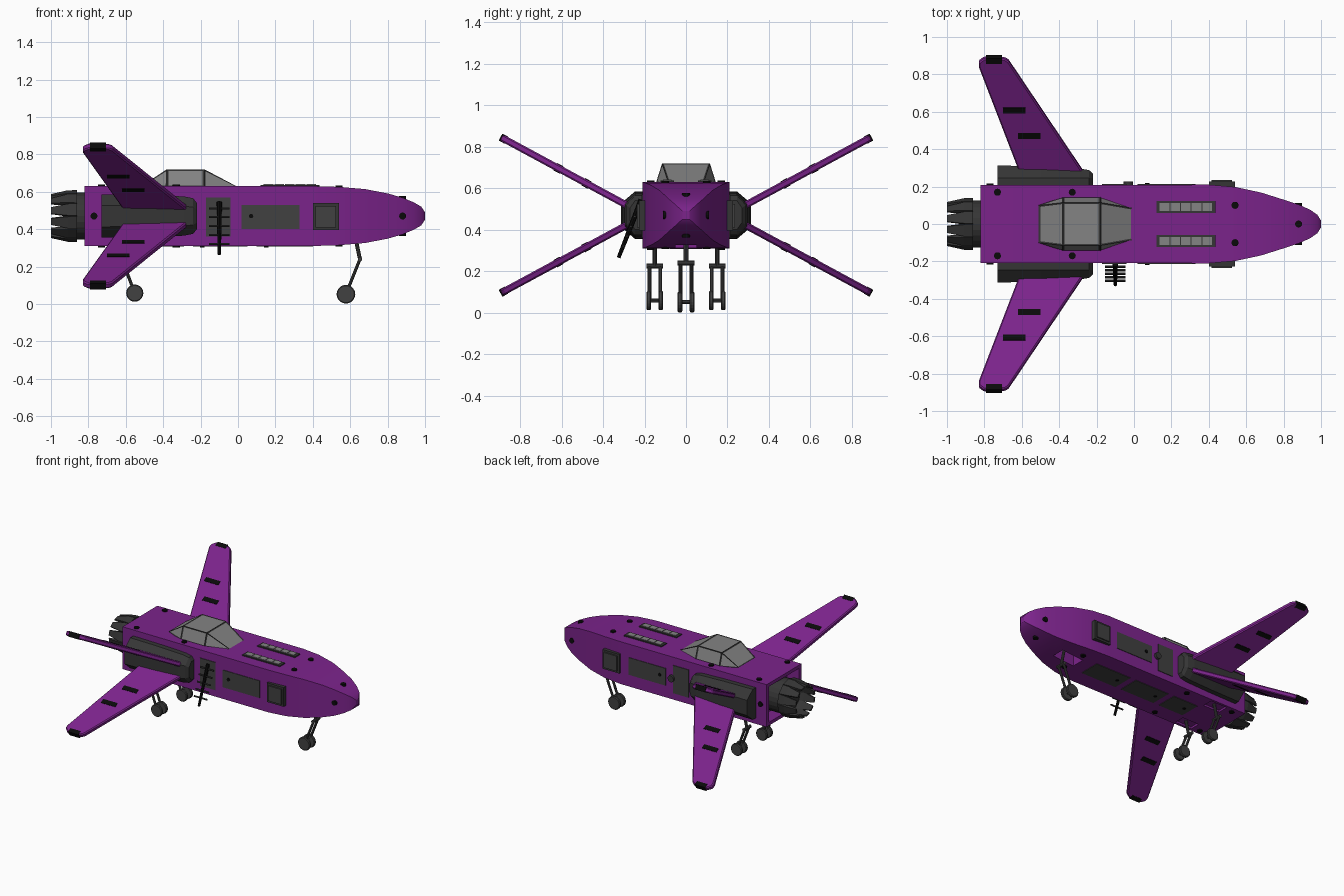
import bpy, bmesh, math
from mathutils import Vector

if "Cube" in bpy.data.objects:
    bpy.data.objects.remove(bpy.data.objects["Cube"])


def material(name, c):
    m = bpy.data.materials.new(name)
    m.diffuse_color = (*c, 1)
    m.use_nodes = True
    m.node_tree.nodes["Principled BSDF"].inputs["Base Color"].default_value = m.diffuse_color
    return m


PURPLE = material("purple paint", (0.20, 0.017, 0.26))
DARK = material("dark metal", (0.036, 0.036, 0.036))
GREY = material("panel grey", (0.052, 0.052, 0.052))
GLASS = material("pale grey glass", (0.23, 0.23, 0.23))
BLACK = material("black", (0.003, 0.003, 0.003))
CZ = 0.47  # centre line height


def finish(name, bm, *mats):
    bmesh.ops.recalc_face_normals(bm, faces=bm.faces)
    me = bpy.data.meshes.new(name)
    bm.to_mesh(me)
    bm.free()
    ob = bpy.data.objects.new(name, me)
    bpy.context.collection.objects.link(ob)
    for m in mats:
        me.materials.append(m)
    return ob


def loft(name, rings, mat):
    bm = bmesh.new()
    vs = [[bm.verts.new(p) for p in r] for r in rings]
    n = len(vs[0])
    for a, b in zip(vs, vs[1:]):
        for i in range(n):
            j = (i + 1) % n
            bm.faces.new((a[i], a[j], b[j], b[i]))
    bm.faces.new(vs[0])
    bm.faces.new(vs[-1])
    return finish(name, bm, mat)


def box(name, x, y, z, mat):
    return loft(name, [[(v, y[0], z[0]), (v, y[1], z[0]), (v, y[1], z[1]), (v, y[0], z[1])] for v in x], mat)


def rod(name, p, q, r, mat, seg=10, r2=None):
    p, q = Vector(p), Vector(q)
    rot = (q - p).to_track_quat('Z', 'Y')
    rings = []
    for c, rad in ((p, r), (q, r if r2 is None else r2)):
        rings.append([c + rot @ Vector((rad * math.cos(2 * math.pi * i / seg),
                                        rad * math.sin(2 * math.pi * i / seg), 0)) for i in range(seg)])
    return loft(name, rings, mat)


# Fuselage: rectangular sections tapering to a blunt nose
sections = [(-.82, .208, .16), (.40, .21, .16), (.54, .198, .156), (.68, .168, .144), (.80, .13, .121),
            (.88, .104, .098), (.94, .077, .073), (.98, .05, .05), (1, .018, .02)]
body = loft("fuselage", [[(x, -w, CZ - h), (x, w, CZ - h), (x, w, CZ + h), (x, -w, CZ + h)]
                         for x, w, h in sections], PURPLE)
bpy.context.view_layer.objects.active = body
body.select_set(True)
bpy.ops.object.shade_smooth_by_angle(angle=math.radians(30))
# Rear recess and wheel bays
cuts = [((-.9, -.72), (-.18, .18), (.335, .605)), ((.50, .68), (-.05, .05), (.2, .40)),
        ((-.67, -.53), (.11, .19), (.2, .39)), ((-.67, -.53), (-.19, -.11), (.2, .39))]
for i, c in enumerate(cuts[:1] + cuts[1:2] + [((-.67, -.53), c[1], (.2, .325)) for c in cuts[2:]]):
    cutter = box(f"bay_cutter_{i}", *c, PURPLE)
    cutter.hide_render = True
    cutter.hide_set(True)
    mod = body.modifiers.new("bay", 'BOOLEAN')
    mod.operation = 'DIFFERENCE'
    mod.solver = 'EXACT'
    mod.object = cutter

# Engine nozzle: core and a ring of tapered petals
rod("engine_core", (-.70, 0, CZ), (-.88, 0, CZ), .125, DARK, 24)
for i in range(12):
    a = 2 * math.pi * (i + .5) / 12
    rings = []
    for x, half, ro, ri in ((-.86, .034, .134, .10), (-.91, .032, .134, .11), (-1, .018, .117, .105)):
        ring = []
        for r, s in ((ri, -1), (ri, 1), (ro, 1), (ro, -1)):
            ring.append((x, r * math.cos(a) - s * half * math.sin(a), CZ + r * math.sin(a) + s * half * math.cos(a)))
        rings.append(ring)
    loft(f"engine_petal_{i}", rings, DARK)

# Canopy: faceted, with glass inset in each face
bm = bmesh.new()
base = [(-.51, .10, .635), (-.38, .145, .625), (-.18, .145, .625), (.0, .085, .625)]
roof = [(-.38, .115, .72), (-.18, .115, .72)]
B = {s: [bm.verts.new((x, s * y, z)) for x, y, z in base] for s in (-1, 1)}
T = {s: [bm.verts.new((x, s * y, z)) for x, y, z in roof] for s in (-1, 1)}
panes = [bm.faces.new((T[-1][0], T[-1][1], T[1][1], T[1][0])),
         bm.faces.new((B[-1][3], B[1][3], T[1][1], T[-1][1])),
         bm.faces.new((B[-1][0], B[1][0], T[1][0], T[-1][0]))]
for s in (-1, 1):
    b, t = B[s], T[s]
    panes += [bm.faces.new((b[1], b[2], t[1], t[0])), bm.faces.new((b[2], b[3], t[1])),
              bm.faces.new((b[0], b[1], t[0]))]
bmesh.ops.recalc_face_normals(bm, faces=bm.faces)
bmesh.ops.inset_individual(bm, faces=panes, thickness=.012, depth=-.003)
for f in panes:
    f.material_index = 1
finish("canopy", bm, DARK, GLASS)


# Wings: four swept slabs in an X, with black patches
def slab(name, pts, half, side, up, mat):
    rings = []
    for e in (-1, 1):
        ring = []
        for x, y in pts:
            z = .045 + (y - .28) * .54
            ring.append((x, side * (y - e * half * .47), CZ + up * (z + e * half * .88)))
        rings.append(ring)
    return loft(name, rings, mat)


def rect(x0, x1, y0, y1):
    return [(x0, y0), (x1, y0), (x1, y1), (x0, y1)]


for s in (-1, 1):
    for u in (-1, 1):
        tag = ("left" if s > 0 else "right") + ("_upper" if u > 0 else "_lower")
        wing = slab("wing_" + tag, [(-.26, .25), (-.27, .28), (-.67, .875), (-.69, .888), (-.80, .892),
                                    (-.83, .87), (-.83, .845), (-.62, .30), (-.62, .25)], .017, s, u, PURPLE)
        bev = wing.modifiers.new("edge", 'BEVEL')
        bev.width = .007
        slab("wing_tip_light_" + tag, rect(-.79, -.705, .865, .894), .019, s, u, BLACK)
        slab("wing_patch_outer_" + tag, rect(-.70, -.58, .60, .63), .020, s, u, BLACK)
        slab("wing_patch_inner_" + tag, rect(-.62, -.50, .465, .495), .020, s, u, BLACK)

for s in (-1, 1):
    tag = "left" if s > 0 else "right"
    # Wing root pod
    rings = []
    for x, yo, h in ((-.73, .313, .115), (-.50, .308, .112), (-.29, .297, .105), (-.24, .288, .095), (-.22, .27, .07)):
        prof = [(.19, h), (.245, h), (yo, h * .5), (yo, -h * .5), (.245, -h), (.19, -h)]
        rings.append([(x, s * y, CZ + z) for y, z in prof])
    loft("wing_pod_" + tag, rings, DARK)
    # Side panels
    def side(name, x, z, out, mat=GREY):
        return box(name + "_" + tag, x, (s * .19, s * out), z, mat)
    side("side_hatch", (.02, .33), (.40, .53), .214)
    side("step_panel", (-.17, -.04), (.36, .57), .214)
    side("intake_box", (.40, .54), (.395, .54), .226, DARK)
    side("intake_face", (.415, .525), (.41, .525), .235)
    rod("hatch_knob_" + tag, (.07, s * .20, CZ), (.07, s * .219, CZ), .012, BLACK)
    # Roof vents
    box("roof_vent_frame_" + tag, (.12, .435), (s * .058, s * .122), (.61, .637), DARK)
    for i in range(5):
        x = .137 + i * .057
        box(f"roof_vent_slat_{tag}_{i}", (x, x + .052), (s * .069, s * .111), (.62, .641), GLASS)
    # Thruster ports
    for i, (x, y, h) in enumerate([(-.73, .17, .16), (-.33, .17, .16), (.54, .10, .156)]):
        for u in (-1, 1):
            rod(f"thruster_port_{tag}_{i}_{u}", (x, s * y, CZ + u * (h - .02)), (x, s * y, CZ + u * (h + .008)),
                .019, BLACK, 12)
    for x, y in ((-.77, .208), (.88, .104)):
        rod("side_port_" + tag, (x, s * (y - .02), CZ), (x, s * (y + .008), CZ), .019, BLACK, 12)
    rod("nose_port_" + tag, (.88, 0, CZ + s * .08), (.88, 0, CZ + s * .107), .019, BLACK, 12)

rod("fuel_cap", (-.03, .20, CZ), (-.03, .228, CZ), .025, DARK, 12)

# Belly panels
for i, (x0, x1) in enumerate([(.10, .40), (-.24, .05), (-.50, -.29)]):
    box(f"belly_panel_{i}", (x0, x1), (-.08, .08), (.306, .33), GREY)
    rod(f"belly_knob_{i}", (x0 + .05, 0, .32), (x0 + .05, 0, .302), .012, BLACK)

# Boarding ladder on the right side
top, foot = Vector((-.10, -.215, .545)), Vector((-.10, -.325, .265))
rod("ladder_pole", top, foot, .014, BLACK, 8, .009)
for i in range(5):
    p = top.lerp(foot, .12 + i * .17)
    rod(f"ladder_rung_{i}", p - Vector((.055, 0, 0)), p + Vector((.055, 0, 0)), .006, DARK, 6)

# Landing gear: strut, crossbar, twin legs and wheels
for name, y, hip, knee, axle, r in (("nose", 0, (.62, .39), (.652, .24), (.577, .052), .05),
                                    ("left_main", .15, (-.59, .33), (-.615, .225), (-.552, .058), .046),
                                    ("right_main", -.15, (-.59, .33), (-.615, .225), (-.552, .058), .046)):
    def P(a, dy=0):
        return (a[0], y + dy, a[1])
    rod(name + "_strut", P(hip), P(knee), .011, GREY)
    rod(name + "_crossbar", P(knee, -.04), P(knee, .04), .012, GREY)
    rod(name + "_axle", P(axle, -.038), P(axle, .038), .010, GREY)
    for d in (-1, 1):
        rod(name + "_leg", P(knee, d * .026), P(axle, d * .026), .009, GREY)
        w = rod(name + "_wheel", P(axle, d * .018), P(axle, d * .040), r, GREY, 20)
        w.modifiers.new("round", 'BEVEL').width = .005
